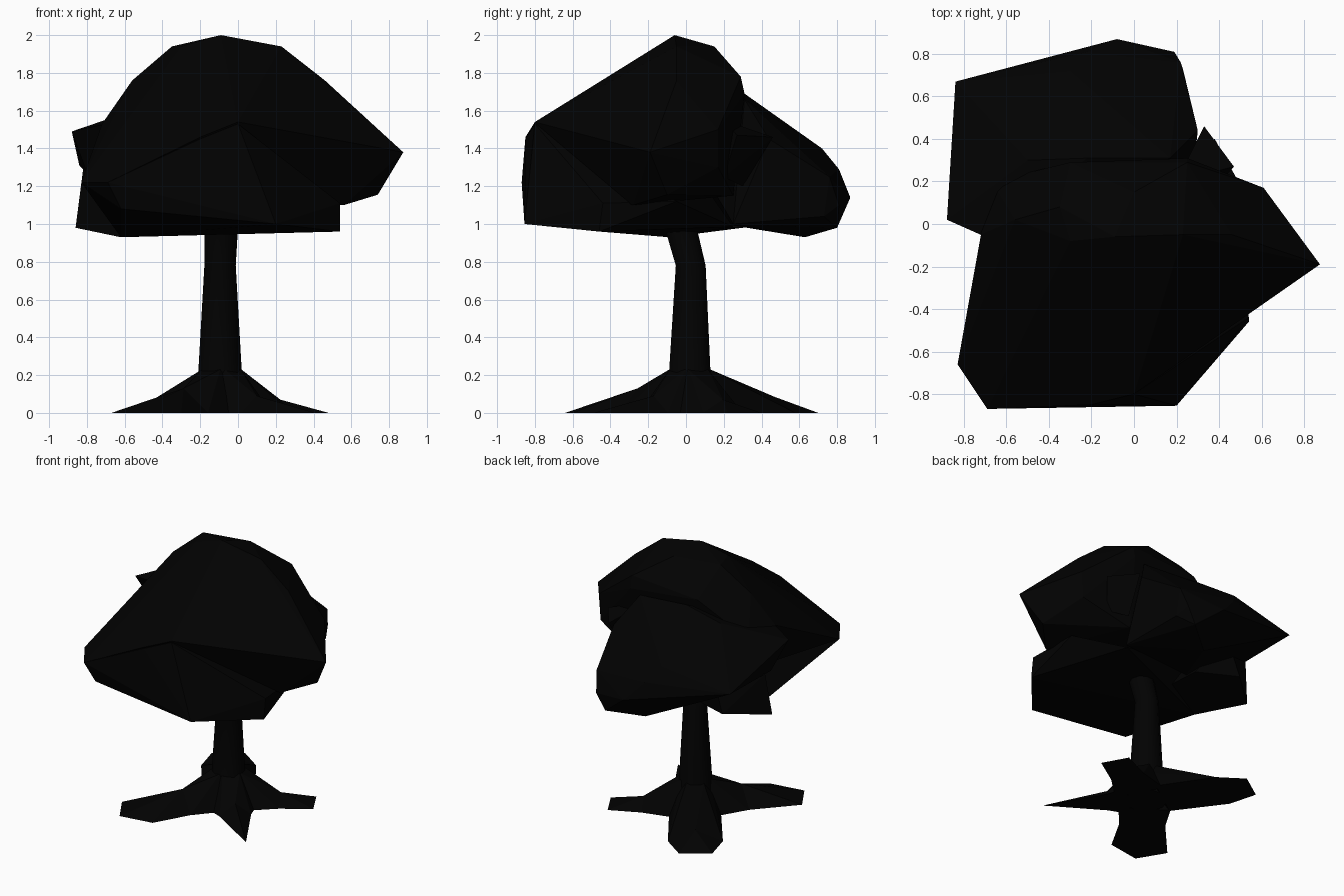
import bpy, bmesh, math
from mathutils import Vector

if "Cube" in bpy.data.objects:
    bpy.data.objects.remove(bpy.data.objects["Cube"])

dark = bpy.data.materials.new("near_black")
dark.diffuse_color = (0.0005, 0.0005, 0.0005, 1)
dark.use_nodes = True
dark.node_tree.nodes["Principled BSDF"].inputs["Base Color"].default_value = dark.diffuse_color


def finish(bm, name):
    bmesh.ops.recalc_face_normals(bm, faces=bm.faces)
    mesh = bpy.data.meshes.new(name)
    bm.to_mesh(mesh)
    bm.free()
    mesh.materials.append(dark)
    ob = bpy.data.objects.new(name, mesh)
    bpy.context.collection.objects.link(ob)
    return ob


def hull(name, points):
    """Faceted convex lump around a few corner points."""
    bm = bmesh.new()
    for p in points:
        bm.verts.new(p)
    bmesh.ops.convex_hull(bm, input=bm.verts)
    loose = [v for v in bm.verts if not v.link_faces]
    bmesh.ops.delete(bm, geom=loose, context='VERTS')
    return finish(bm, name)


# main crown
hull("crown_top", [
    (-.09, -.06, 2.0), (.23, -.05, 1.94), (-.35, .08, 1.94), (-.3, -.08, 1.94),
    (0, .15, 1.94), (.46, -.05, 1.76), (.25, .29, 1.78), (.25, .31, 1.69),
    (-.3, .29, 1.74), (-.56, .02, 1.76), (-.72, -.05, 1.53), (-.67, .2, 1.5),
    (0, -.8, 1.54), (-.2, -.85, 1.46), (-.83, -.66, 1.22), (-.69, -.87, 1.22),
    (.875, -.19, 1.38), (.61, .17, 1.5), (.6, .17, 1.3), (.74, -.1, 1.155),
    (.56, -.28, 1.1), (.25, .25, 1.15), (-.7, -.05, 1.25)])

# lower front foliage
hull("crown_front", [
    (.54, -.46, .96), (.54, -.44, 1.11), (.2, -.855, 1.0), (-.69, -.87, 1.22),
    (-.83, -.66, 1.22), (-.62, -.83, 1.08), (-.62, -.09, .93), (.27, .25, .985),
    (.52, -.05, 1.12), (-.2, -.85, 1.45), (0, -.8, 1.53), (-.4, .1, 1.2)])

# back foliage
hull("crown_back", [
    (-.88, .02, 1.49), (-.7, -.06, 1.53), (-.84, .67, 1.31), (-.3, .72, 1.4),
    (-.22, .81, 1.29), (-.08, .87, 1.14), (.22, .76, 1.25), (.19, .81, 1.1),
    (.23, .73, 1.04), (.12, .8, .98), (-.1, .63, .93), (-.22, .31, 1.69),
    (.17, .31, 1.66), (.3, .44, 1.45), (-.5, .3, 1.62), (.28, .25, 1.0),
    (-.8, .12, 1.27), (-.3, .2, 1.0)])

# small spur on the back right
hull("crown_spur", [
    (.33, .46, 1.46), (.47, .27, 1.47), (.2, .2, 1.55), (.3, .3, 1.2), (.41, .2, 1.25)])

# lower left foliage
hull("crown_left", [
    (-.86, .19, .98), (-.82, .22, 1.29), (-.6, .42, 1.0), (-.5, .4, 1.3),
    (-.62, -.09, .93), (-.3, -.1, 1.0), (-.3, .3, .98), (-.5, -.05, 1.3)])

# trunk: stacked rings that lean near the top
SIDES = 10
rings = [(-.09, .02, 0, .15), (-.095, .02, .22, .115), (-.095, .025, .78, .083),
         (-.09, -.02, .95, .088), (-.09, -.07, 1.2, .08)]
bm = bmesh.new()
loops = []
for x, y, z, r in rings:
    loops.append([bm.verts.new((x + r * math.cos(2 * math.pi * i / SIDES),
                                y + r * math.sin(2 * math.pi * i / SIDES), z))
                  for i in range(SIDES)])
for a, b in zip(loops, loops[1:]):
    for i in range(SIDES):
        j = (i + 1) % SIDES
        bm.faces.new((a[i], a[j], b[j], b[i]))
bm.faces.new(loops[0][::-1])
bm.faces.new(loops[-1])
trunk = finish(bm, "trunk")
for p in trunk.data.polygons:
    p.use_smooth = len(p.vertices) == 4

# roots: steep flare by the trunk, then a low wedge out to the ground
base = Vector((-.09, .02, 0))


def root(name, ends, reach, height, width):
    ends = [Vector((*e, 0)) for e in ends]
    mid = sum(ends, Vector()) / len(ends)
    d = (mid - base).normalized()
    side = Vector((-d.y, d.x, 0))
    up = Vector((0, 0, 1))
    knee = [base + d * reach + up * height]
    knee += [base + d * reach + side * width * s for s in (-1, 1)]
    flare = []
    for s in (-1, 1):
        flare += [base + d * .09 + side * .06 * s + up * .23,
                  base + side * .11 * s + up * .16,
                  base + d * .12 + side * .18 * s]
    hull(name + "_flare", knee + flare)
    hull(name + "_tip", knee + ends + [base + d * .1])


root("root_front_left", [(-.67, -.44), (-.55, -.64), (-.30, -.6)], .34, .13, .16)
root("root_front_right", [(.41, -.49)], .27, .09, .11)
root("root_back_right", [(.38, .40), (.48, .22)], .36, .07, .12)
root("root_back_left", [(-.43, .70), (-.62, .57)], .55, .085, .19)
